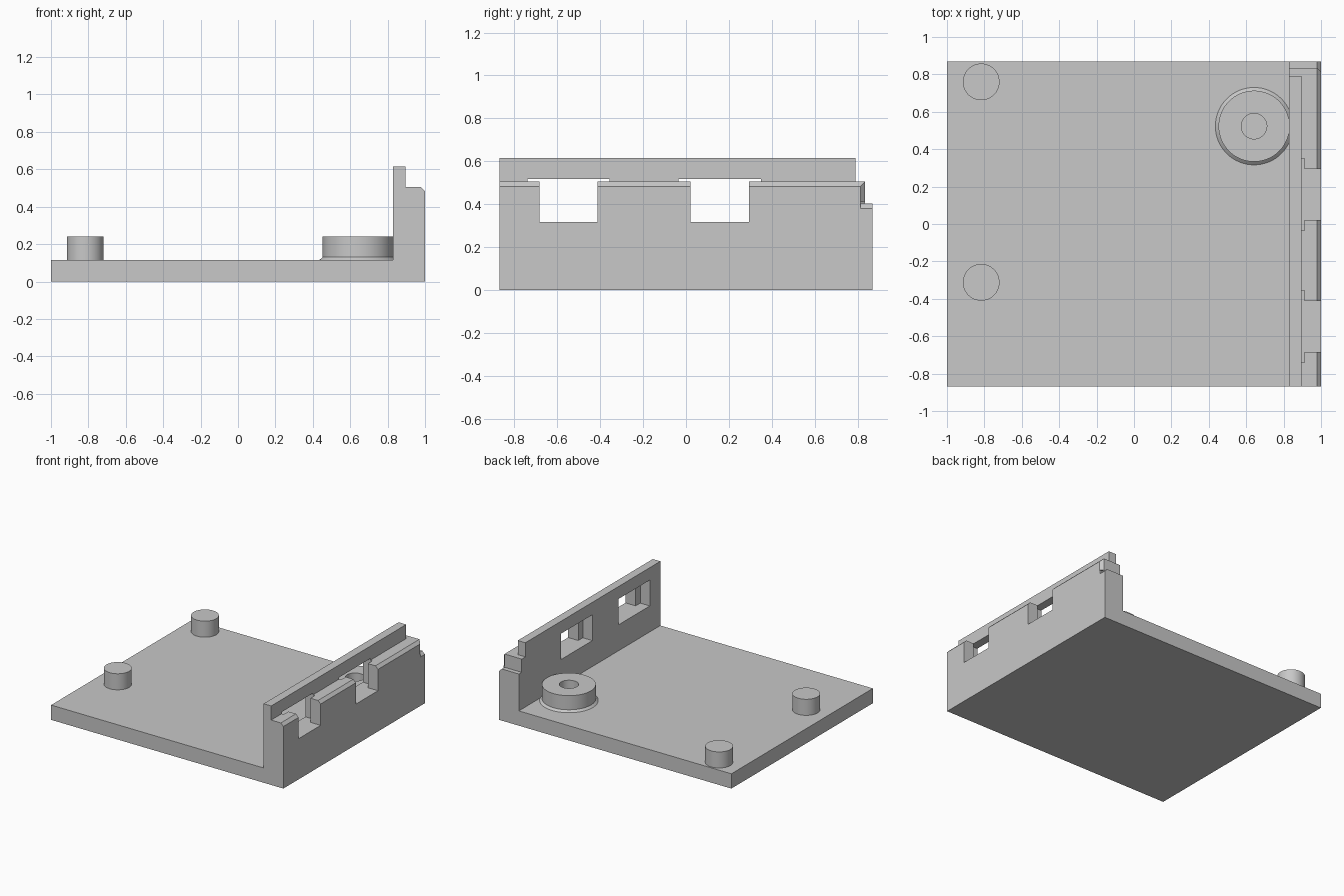
import bpy, bmesh, math
from mathutils import Vector

cube = bpy.data.objects.get("Cube")
if cube:
    bpy.data.objects.remove(cube)

grey = bpy.data.materials.new("light grey")
grey.use_nodes = True
colour = (0.58, 0.58, 0.58, 1)
grey.diffuse_color = colour
grey.node_tree.nodes["Principled BSDF"].inputs["Base Color"].default_value = colour


def finish(name, bm):
    bmesh.ops.recalc_face_normals(bm, faces=bm.faces)
    mesh = bpy.data.meshes.new(name)
    bm.to_mesh(mesh)
    bm.free()
    mesh.materials.append(grey)
    obj = bpy.data.objects.new(name, mesh)
    bpy.context.collection.objects.link(obj)
    return obj


def activate(obj):
    bpy.ops.object.select_all(action="DESELECT")
    obj.select_set(True)
    bpy.context.view_layer.objects.active = obj


def prism(name, outline, axis, low, high):
    """Extrude a 2D outline along y (outline in x, z) or z (outline in x, y)."""
    bm = bmesh.new()
    place = (lambda a, b: (a, low, b)) if axis == "y" else (lambda a, b: (a, b, low))
    face = bm.faces.new([bm.verts.new(place(a, b)) for a, b in outline])
    moved = bmesh.ops.extrude_face_region(bm, geom=[face])["geom"]
    shift = Vector((0, high - low, 0) if axis == "y" else (0, 0, high - low))
    bmesh.ops.translate(bm, vec=shift, verts=[v for v in moved if isinstance(v, bmesh.types.BMVert)])
    return finish(name, bm)


def box(name, x0, x1, y0, y1, z0, z1):
    return prism(name, [(x0, y0), (x1, y0), (x1, y1), (x0, y1)], "z", z0, z1)


def cut(obj, cutter):
    cutter.hide_render = True
    mod = obj.modifiers.new("cut", "BOOLEAN")
    mod.operation = "DIFFERENCE"
    mod.solver = "EXACT"
    mod.object = cutter
    activate(obj)
    bpy.ops.object.modifier_apply(modifier=mod.name)
    bpy.data.objects.remove(cutter)


def lathe(name, profile, x, y):
    """Spin an (r, z) profile about a vertical axis at x, y."""
    bm = bmesh.new()
    verts = [bm.verts.new((r, 0, z)) for r, z in profile]
    edges = [bm.edges.new(pair) for pair in zip(verts, verts[1:])]
    bmesh.ops.spin(bm, geom=verts + edges, cent=(0, 0, 0), axis=(0, 0, 1),
                   angle=math.tau, steps=64, use_merge=True)
    bmesh.ops.remove_doubles(bm, verts=bm.verts, dist=0.0001)
    obj = finish(name, bm)
    obj.location = (x, y, 0)
    activate(obj)
    bpy.ops.object.shade_smooth_by_angle(angle=math.radians(30))
    return obj


FLOOR = 0.115
DEPTH = 0.87
WALL = 0.83
LEDGE = 0.505

# Base plate with stepped, chamfered side wall
body = prism("base_and_wall", [
    (-1, 0), (1, 0), (1, 0.483), (0.978, LEDGE), (0.895, LEDGE),
    (0.895, 0.615), (WALL, 0.615), (WALL, FLOOR), (-1, FLOOR)], "y", -DEPTH, DEPTH)

# Rear end of the wall: shortened ridge, then a chamfered lower step
cut(body, box("ridge_end_cutter", 0.7, 1.1, 0.79, 1, LEDGE, 0.8))
cut(body, prism("step_cutter", [(0.7, 0.835), (0.978, 0.835), (1, 0.813),
                                (1.03, 0.783), (1.03, 1), (0.7, 1)], "z", 0.402, 0.8))
cut(body, prism("step_chamfer_cutter", [(0.978, 0.402), (1, 0.38), (1.03, 0.35),
                                        (1.03, 0.41), (0.978, 0.41)], "y", 0.814, 1))

# Two connector windows: wide pocket inside, narrow open slot outside
for middle in (-0.548, 0.158):
    cut(body, box("pocket_cutter", 0.7, 0.912, middle - 0.192, middle + 0.192, 0.317, 0.518))
    cut(body, box("slot_cutter", 0.9, 1.1, middle - 0.136, middle + 0.136, 0.317, 0.518))

# Locating pegs
for name, y in (("rear_peg", 0.76), ("front_peg", -0.312)):
    lathe(name, [(0, 0.1), (0.098, 0.1), (0.098, 0.24), (0, 0.24)], -0.817, y)

# Round boss with a flared foot and a centre hole
lathe("round_boss", [(0.068, FLOOR), (0.207, FLOOR), (0.19, 0.13), (0.19, 0.24),
                     (0.068, 0.24), (0.068, FLOOR)], 0.642, 0.523)
